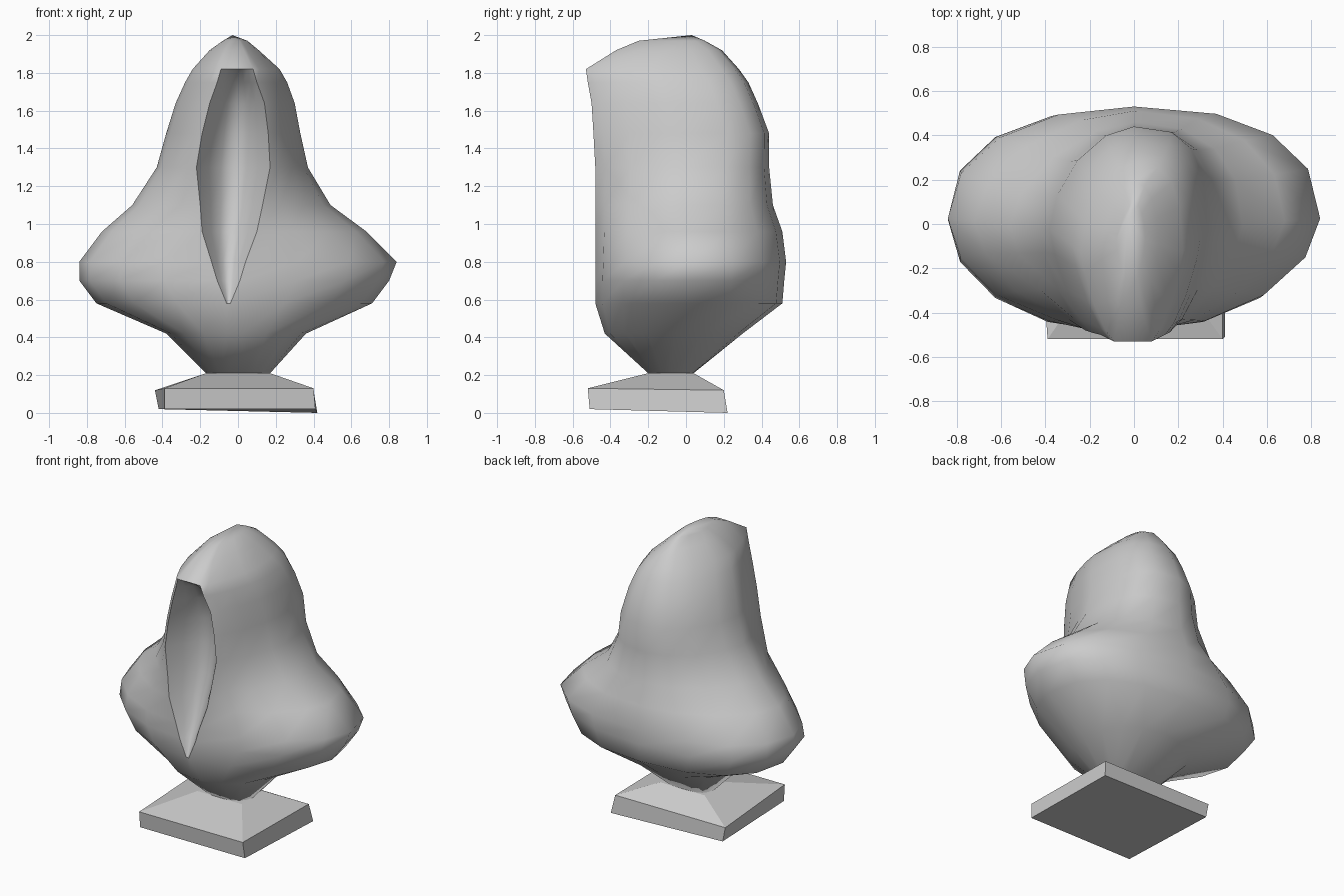
import bpy
import math

old = bpy.data.objects.get("Cube")
if old:
    bpy.data.objects.remove(old, do_unlink=True)

stone = bpy.data.materials.new("grey stone")
stone.use_nodes = True
grey = (0.6, 0.6, 0.6, 1)
stone.diffuse_color = grey
stone.node_tree.nodes["Principled BSDF"].inputs["Base Color"].default_value = grey


def make_object(name, verts, faces, angle=None):
    mesh = bpy.data.meshes.new(name)
    mesh.from_pydata(verts, [], faces)
    mesh.materials.append(stone)
    obj = bpy.data.objects.new(name, mesh)
    bpy.context.collection.objects.link(obj)
    if angle:
        bpy.ops.object.select_all(action="DESELECT")
        obj.select_set(True)
        bpy.context.view_layer.objects.active = obj
        bpy.ops.object.shade_smooth_by_angle(angle=math.radians(angle))


def bridge(row_count, width):
    """Quads between neighbouring rows of points."""
    return [(r * width + c, r * width + c + 1,
             (r + 1) * width + c + 1, (r + 1) * width + c)
            for r in range(row_count - 1) for c in range(width - 1)]


def signed_power(value, power):
    return math.copysign(abs(value) ** power, value)


# Levels: height, side limits, front, back, opening limits, hollow depth, back roundness
LEVELS = [
    (.21, -.17, .17, -.2, .04, -.05, .03, 0, .6),
    (.42, -.38, .36, -.43, .3, -.06, .02, 0, .9),
    (.58, -.75, .71, -.48, .51, -.06, -.04, 0, .85),
    (.7, -.84, .8, -.48, .52, -.11, .01, .05, .85),
    (.8, -.84, .84, -.48, .53, -.14, .04, .1, .85),
    (.96, -.72, .68, -.48, .51, -.19, .1, .14, .9),
    (1.1, -.56, .49, -.48, .46, -.2, .13, .18, .85),
    (1.3, -.43, .37, -.48, .44, -.22, .17, .2, .75),
    (1.48, -.38, .33, -.49, .44, -.19, .16, .2, .7),
    (1.64, -.33, .3, -.5, .38, -.15, .14, .16, .7),
    (1.75, -.28, .26, -.52, .33, -.11, .1, .1, .7),
    (1.82, -.24, .22, -.53, .28, -.09, .08, 0, .75),
    (1.92, -.15, .11, -.37, .19, -.06, .03, 0, .9),
    (1.97, -.08, .05, -.25, .1, -.04, .01, 0, 1),
]
OPEN_FROM, OPEN_TO = 2, 11
SIDES = 16
HOLLOW = 7
body, lining = [], []
for z, left, right, front, back, rim_a, rim_b, depth, power in LEVELS:
    middle = (front + back) / 2
    # The hood is wedge-shaped towards its opening, the shoulders are round
    hood = min(1, max(0, (z - .7) * 2))
    # Outer wall runs from one rim of the opening round the back to the other
    for i in range(SIDES + 1):
        turn = math.tau * i / SIDES
        s, c = math.sin(turn), math.cos(turn)
        on_right = i <= SIDES / 2
        side, rim = (right, rim_b) if on_right else (left, rim_a)
        if c > 0:
            bend = 1 + hood / 2
            x = rim + (side - rim) * abs(s) ** bend
        else:
            # The back of the hood is fuller on one side than on the other
            bend = power if on_right else power + hood * .45
            x = side * abs(s) ** bend
        body.append((x, middle - (back - front) / 2 * signed_power(c, bend), z))
    # Hollow curves inward between the two rims
    if z < LEVELS[OPEN_FROM][0] or z > LEVELS[OPEN_TO][0]:
        continue
    for i in range(HOLLOW):
        t = i / (HOLLOW - 1)
        lining.append((rim_a + (rim_b - rim_a) * t,
                       front + depth * math.sin(math.pi * t), z))

# Hooded body with a closed crown and underside
width = SIDES + 1
rows = len(LEVELS)
faces = bridge(rows, width)
faces += [(r * width + SIDES, r * width, (r + 1) * width, (r + 1) * width + SIDES)
          for r in range(rows - 1) if not OPEN_FROM <= r < OPEN_TO]
crown = len(body)
body.append((-.03, .03, 2))
last = (rows - 1) * width
faces += [(last + i, last + (i + 1) % width, crown) for i in range(width)]
faces.append(tuple(reversed(range(width))))
make_object("hooded_body", body, faces, 70)

# Lining of the front opening
make_object("opening_lining", lining, bridge(OPEN_TO - OPEN_FROM + 1, HOLLOW), 70)

# Plinth with a sloping top, slightly uneven
plinth = [
    (-.39, -.51, .02), (.41, -.51, .02), (.42, .22, 0), (-.42, .2, .02),
    (-.39, -.52, .13), (.4, -.52, .13), (.4, .2, .12), (-.44, .2, .12),
    (-.17, -.2, .21), (.17, -.2, .21), (.17, .04, .21), (-.17, .04, .21),
]
sides = [(r + i, r + (i + 1) % 4, r + 4 + (i + 1) % 4, r + 4 + i)
         for r in (0, 4) for i in range(4)]
make_object("plinth", plinth, sides + [(3, 2, 1, 0), (8, 9, 10, 11)])
